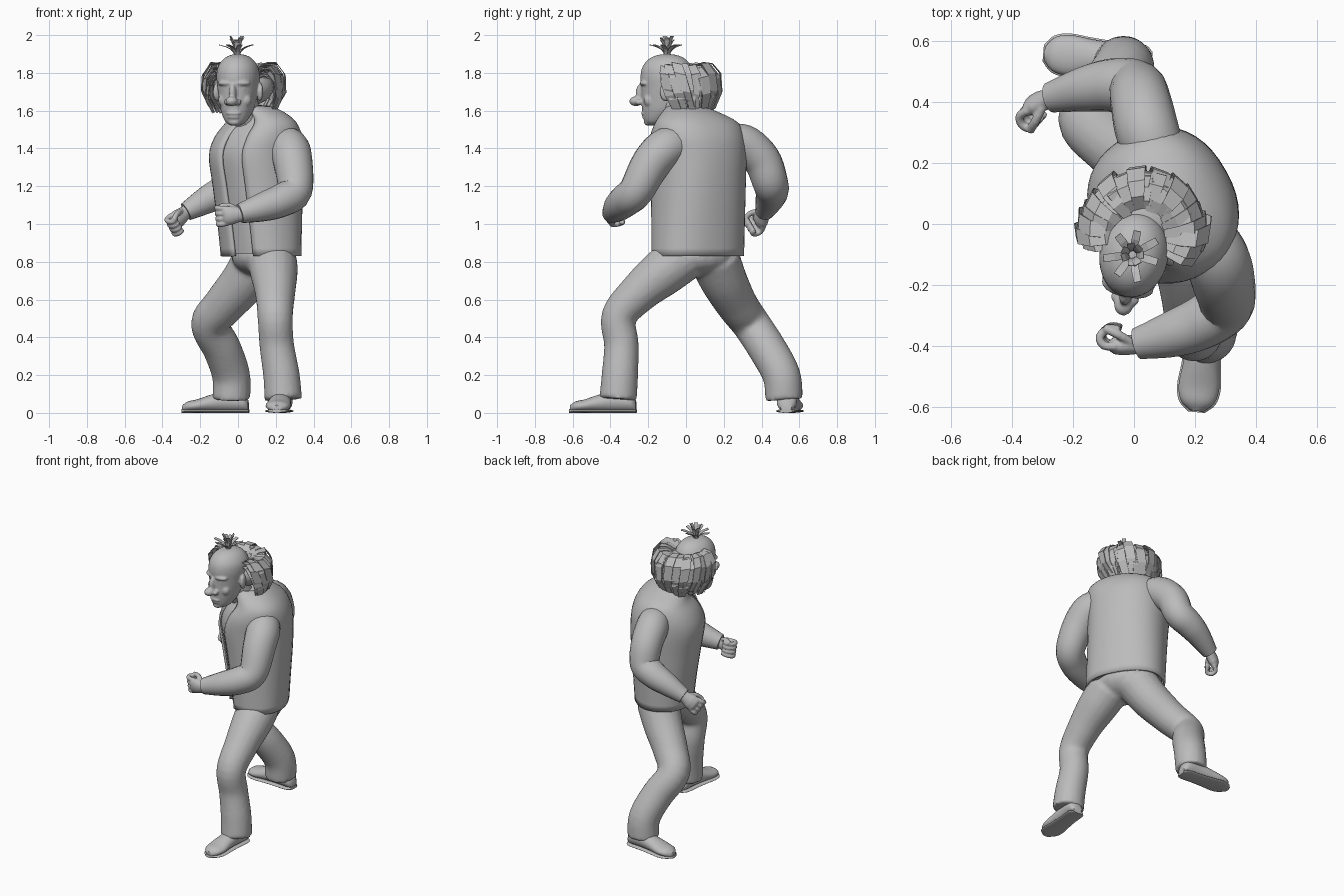
import bpy, bmesh, math, random
from mathutils import Vector as V, Matrix

random.seed(4)
cube = bpy.data.objects.get("Cube")
if cube:
    bpy.data.objects.remove(cube, do_unlink=True)

grey = bpy.data.materials.new("plain grey")
grey.use_nodes = True
grey.diffuse_color = (0.5, 0.5, 0.5, 1)
grey.node_tree.nodes["Principled BSDF"].inputs["Base Color"].default_value = (0.5, 0.5, 0.5, 1)
UP = V((0, 0, 1))


def resample(rows, n):
    """Catmull-Rom interpolation of rows of numbers."""
    rows = [V(r) for r in rows]
    pts = [rows[0] * 2 - rows[1]] + rows + [rows[-1] * 2 - rows[-2]]
    out = []
    for a, b, c, d in zip(pts, pts[1:], pts[2:], pts[3:]):
        for i in range(n):
            t = i / n
            out.append(b + (c - a) * (t / 2) + (a * 2 - b * 5 + c * 4 - d) * (t * t / 2)
                       + (b * 3 - a - c * 3 + d) * (t ** 3 / 2))
    return out + [rows[-1]]


def loft(bm, rings, sides=20):
    """Closed skin through elliptical rings (centre, axis, axis)."""
    loops = [[bm.verts.new(c + u * math.cos(k * math.tau / sides) + w * math.sin(k * math.tau / sides))
              for k in range(sides)] for c, u, w in rings]
    for a, b in zip(loops, loops[1:]):
        for k in range(sides):
            j = (k + 1) % sides
            bm.faces.new((a[k], a[j], b[j], b[k]))
    bm.faces.new(loops[0][::-1])
    bm.faces.new(loops[-1])


def tube(bm, rows, n=5, sides=18):
    """Round limb along x, y, z, radius rows."""
    rows = resample([V(r) for r in rows], n)
    rings, u = [], V((0.3, 0.5, 0.81))
    for i, r in enumerate(rows):
        t = (rows[min(i + 1, len(rows) - 1)].xyz - rows[max(i - 1, 0)].xyz).normalized()
        u = (u - t * u.dot(t)).normalized()
        rings.append((r.xyz, u * r.w, t.cross(u) * r.w))
    loft(bm, rings, sides)


def ball(bm, centre, radii, yaw=0.0):
    m = Matrix.Translation(centre) @ Matrix.Rotation(yaw, 4, 'Z') @ Matrix.Diagonal((*radii, 1))
    bmesh.ops.create_uvsphere(bm, u_segments=20, v_segments=12, radius=1, matrix=m)


def finish(bm, name, voxel=0, smooth=True, thick=0, relax=3):
    bmesh.ops.recalc_face_normals(bm, faces=bm.faces[:])
    me = bpy.data.meshes.new(name)
    bm.to_mesh(me)
    bm.free()
    me.materials.append(grey)
    ob = bpy.data.objects.new(name, me)
    bpy.context.collection.objects.link(ob)
    if smooth:
        bpy.ops.object.select_all(action='DESELECT')
        ob.select_set(True)
        bpy.context.view_layer.objects.active = ob
        bpy.ops.object.shade_smooth_by_angle(angle=math.radians(45))
    if voxel:
        mod = ob.modifiers.new("blend", 'REMESH')
        mod.mode, mod.voxel_size, mod.use_smooth_shade = 'VOXEL', voxel, True
        mod = ob.modifiers.new("relax", 'SMOOTH')
        mod.factor, mod.iterations = 0.5, relax
    if thick:
        mod = ob.modifiers.new("thickness", 'SOLIDIFY')
        mod.thickness, mod.offset = thick, 0


# Torso: rows are height, centre x, centre y, half width, half depth
ACROSS, FRONT = V((0.5, -0.866, 0)), V((-0.866, -0.5, 0))
body = resample([(0.83, 0.122, 0.062, 0.247, 0.18), (1.0, 0.115, 0.064, 0.245, 0.195),
                 (1.2, 0.105, 0.064, 0.245, 0.216), (1.36, 0.095, 0.062, 0.248, 0.228),
                 (1.46, 0.108, 0.06, 0.246, 0.205), (1.535, 0.122, 0.055, 0.22, 0.155),
                 (1.59, 0.105, 0.02, 0.14, 0.12), (1.62, 0.07, -0.005, 0.085, 0.085)], 4)
bm = bmesh.new()
loft(bm, [(V((r[1], r[2], r[0] + 0.01)), ACROSS * r[3] * 0.96, FRONT * r[4] * 0.96) for r in body[:-2]], 32)
finish(bm, "shirt")


def squared(x):
    return math.copysign(abs(x) ** 0.88, x)


# Open vest with a gap down the front
bm = bmesh.new()
steps, opening, gap = 40, math.radians(67), math.radians(17)
grid = []
for r in body:
    line = []
    for k in range(steps + 1):
        a = opening + gap + (math.tau - 2 * gap) * k / steps
        line.append(bm.verts.new(V((r[1], r[2], r[0])) + ACROSS * r[3] * squared(math.cos(a))
                                 + FRONT * r[4] * squared(math.sin(a))))
    grid.append(line)
for a, b in zip(grid, grid[1:]):
    for k in range(steps):
        bm.faces.new((a[k], a[k + 1], b[k + 1], b[k]))
finish(bm, "vest", thick=0.014)

# Sleeved arms
arms = {"left": [(0.2, 0.0, 1.42, 0.09), (0.265, -0.1, 1.405, 0.107), (0.292, -0.185, 1.32, 0.104),
                 (0.3, -0.265, 1.175, 0.092), (0.23, -0.32, 1.125, 0.088), (0.13, -0.36, 1.09, 0.077),
                 (0.01, -0.393, 1.055, 0.052)],
        "right": [(0.09, 0.19, 1.43, 0.09), (0.045, 0.3, 1.425, 0.104), (0.022, 0.4, 1.34, 0.1),
                  (0.005, 0.445, 1.225, 0.094), (-0.07, 0.455, 1.175, 0.088), (-0.16, 0.443, 1.13, 0.075),
                  (-0.275, 0.415, 1.065, 0.05)]}
for side, rows in arms.items():
    bm = bmesh.new()
    tube(bm, rows)
    finish(bm, side + "_sleeve")


def hand(name, wrist, fwd, palm, curl):
    wrist, f = V(wrist), V(fwd).normalized()
    p = V(palm)
    p = (p - f * p.dot(f)).normalized()
    s = UP - f * f.z
    s = (s - p * s.dot(p)).normalized()
    bm = bmesh.new()
    loft(bm, [(wrist + f * t, s * w, p * d) for t, w, d in
              ((-0.04, 0.034, 0.03), (0, 0.04, 0.032), (0.04, 0.05, 0.034), (0.07, 0.05, 0.029), (0.085, 0.04, 0.018))])

    def digit(path, r):
        tube(bm, [(*(wrist + f * a + p * b + s * c), r) for a, b, c in path], 3, 10)
    for i in range(4):
        c = (i - 1.5) * 0.026
        digit([(0.06, 0, c), (0.1, 0.006, c * 1.1), (0.112, 0.036, c * 1.1),
               (0.11 - curl, 0.06, c), (0.1 - curl * 1.8, 0.052, c)], 0.0145)
    digit([(0.01, 0.01, 0.03), (0.05, 0.04, 0.05), (0.095, 0.065, 0.045)], 0.015)
    finish(bm, name, voxel=0.005, relax=2)


hand("left_hand", (0.005, -0.395, 1.05), (-1, -0.05, -0.1), (0, 1, 0.1), 0.03)
hand("right_hand", (-0.285, 0.41, 1.055), (-0.75, -0.3, -0.6), (0.2, -0.9, -0.45), 0.015)

# Trousers: pelvis and both legs blended
bm = bmesh.new()
ball(bm, (0.13, 0.06, 0.83), (0.165, 0.2, 0.11), 0.2)
tube(bm, [(0.18, -0.02, 0.82, 0.13), (0.19, -0.12, 0.745, 0.127), (0.197, -0.25, 0.635, 0.107),
          (0.197, -0.355, 0.51, 0.094), (0.205, -0.342, 0.36, 0.092), (0.23, -0.35, 0.2, 0.097),
          (0.24, -0.36, 0.07, 0.1)])
tube(bm, [(0.11, 0.15, 0.82, 0.135), (0.035, 0.2, 0.7, 0.125), (-0.075, 0.272, 0.57, 0.11),
          (-0.148, 0.345, 0.47, 0.102), (-0.085, 0.43, 0.34, 0.102), (-0.037, 0.505, 0.2, 0.101),
          (-0.035, 0.52, 0.07, 0.1)])
finish(bm, "trousers", voxel=0.013, relax=4)


# Shoes: rows are distance from heel, half width, height
def shoe(side, heel, toe):
    heel, f = V(heel), (V(toe) - V(heel)).normalized()
    s = f.cross(UP)
    rows = resample([(0, 0.03, 0.06), (0.03, 0.052, 0.1), (0.12, 0.054, 0.11), (0.2, 0.06, 0.09),
                     (0.27, 0.067, 0.066), (0.32, 0.055, 0.055), (0.35, 0.022, 0.035)], 4)
    bm = bmesh.new()
    loft(bm, [(heel + f * t + UP * (0.006 + h / 2), s * w, UP * h / 2) for t, w, h in rows])
    finish(bm, side + "_shoe")
    bm = bmesh.new()
    loft(bm, [(heel + f * (t * 1.02 - 0.003) + UP * 0.01, s * (w + 0.005), UP * 0.01) for t, w, h in rows])
    finish(bm, side + "_sole")


shoe("left", (0.24, -0.265, 0), (0.205, -0.615, 0))
shoe("right", (0.055, 0.53, 0), (-0.295, 0.56, 0))

# Neck and shirt collar
bm = bmesh.new()
tube(bm, [(0.08, 0.02, 1.48, 0.09), (0.05, -0.03, 1.57, 0.078), (0.02, -0.075, 1.67, 0.075)])
finish(bm, "neck")
bm = bmesh.new()
tube(bm, [(0.075, 0.01, 1.52, 0.105), (0.055, -0.02, 1.575, 0.092)])
finish(bm, "collar")

# Head, turned a little to its right
YAW, PIVOT = -0.2, V((0, -0.1, 0))
turn = Matrix.Translation(PIVOT) @ Matrix.Rotation(YAW, 4, 'Z')
bm = bmesh.new()
skull = resample([(1.522, -0.068, 0.028, 0.034), (1.545, -0.056, 0.058, 0.066), (1.6, -0.025, 0.085, 0.108),
                  (1.66, -0.01, 0.098, 0.127), (1.72, -0.003, 0.107, 0.135), (1.78, 0, 0.113, 0.142),
                  (1.83, 0, 0.106, 0.132), (1.87, 0, 0.08, 0.102), (1.892, 0, 0.046, 0.06), (1.9, 0, 0.01, 0.012)], 4)
loft(bm, [(V((0, y, z)), V((w, 0, 0)), V((0, d, 0))) for z, y, w, d in skull], 32)
ball(bm, (0, -0.14, 1.69), (0.02, 0.03, 0.055))        # nose bridge
ball(bm, (0, -0.168, 1.65), (0.032, 0.036, 0.026))     # nose tip
ball(bm, (0, -0.122, 1.586), (0.04, 0.018, 0.011))     # upper lip
ball(bm, (0, -0.118, 1.566), (0.034, 0.016, 0.01))     # lower lip
ball(bm, (0, -0.1, 1.54), (0.034, 0.025, 0.02))        # chin
for m in (-1, 1):
    ball(bm, (m * 0.028, -0.145, 1.645), (0.019, 0.022, 0.016))      # nostril
    ball(bm, (m * 0.045, -0.115, 1.745), (0.046, 0.024, 0.014), m * 0.35)  # brow
    ball(bm, (m * 0.043, -0.108, 1.715), (0.021, 0.016, 0.012))      # eye
    ball(bm, (m * 0.056, -0.083, 1.655), (0.034, 0.032, 0.036))      # cheek
    ball(bm, (m * 0.115, 0.015, 1.7), (0.016, 0.032, 0.05), m * 0.4)  # ear
bmesh.ops.transform(bm, matrix=turn, verts=bm.verts[:])
finish(bm, "head", voxel=0.006, relax=4)


# Hair cards: flat bent strips
def strip(bm, path, width, side):
    pairs = [[bm.verts.new(p + side * (width * k * m)) for m in (-0.5, 0.5)]
             for p, k in zip(path, (0.5, 0.75, 1, 1.1, 1, 0.8))]
    for a, b in zip(pairs, pairs[1:]):
        bm.faces.new((a[0], a[1], b[1], b[0]))


# Fringe: layered cards that sweep back as they droop
bm = bmesh.new()
profile = [(0.07, 0.085), (0.12, 0.112), (0.168, 0.11), (0.206, 0.06), (0.212, -0.025), (0.178, -0.1)]
for layer in range(4):
    for i in range(21):
        a = math.radians(-32 + 226 * (i + 0.5 * (layer % 2)) / 20.5) + random.uniform(-0.06, 0.06)
        size = random.uniform(0.92, 1.07) - layer * 0.03
        sweep = (math.pi / 2 - a) * 0.22 + random.uniform(-0.1, 0.1)
        path = []
        for k, (r, z) in enumerate(profile):
            b = a + sweep * (k / 5) ** 2
            path.append(V((0.03, -0.035, 1.732 - layer * 0.017)) + V((math.cos(b), math.sin(b), 0)) * r * size
                        + UP * (z * size + random.uniform(-0.006, 0.006)))
        side = (V((-math.sin(a), math.cos(a), 0)) + UP * random.uniform(-0.25, 0.25)).normalized()
        strip(bm, path, random.uniform(0.045, 0.06), side)
finish(bm, "hair_fringe", smooth=False, thick=0.004)
bm = bmesh.new()
ball(bm, (0.03, 0.015, 1.725), (0.16, 0.135, 0.105))
finish(bm, "hair_core")

# Tuft on the crown
bm = bmesh.new()
for i in range(14):
    a = i * math.tau / 14 + random.uniform(-0.2, 0.2)
    out, side = V((math.cos(a), math.sin(a), 0)), V((-math.sin(a), math.cos(a), 0))
    reach, rise = (random.uniform(0.065, 0.09), 0.06) if i % 2 else (0.025, random.uniform(0.085, 0.11))
    base = V((-0.005, -0.1, 1.888))
    strip(bm, [base + out * (0.012 + reach * t * t) + UP * rise * (1.5 * t - 0.5 * t * t)
               for t in (0, 0.25, 0.5, 0.75, 1)], 0.024, side)
finish(bm, "crown_tuft", smooth=False, thick=0.003)
